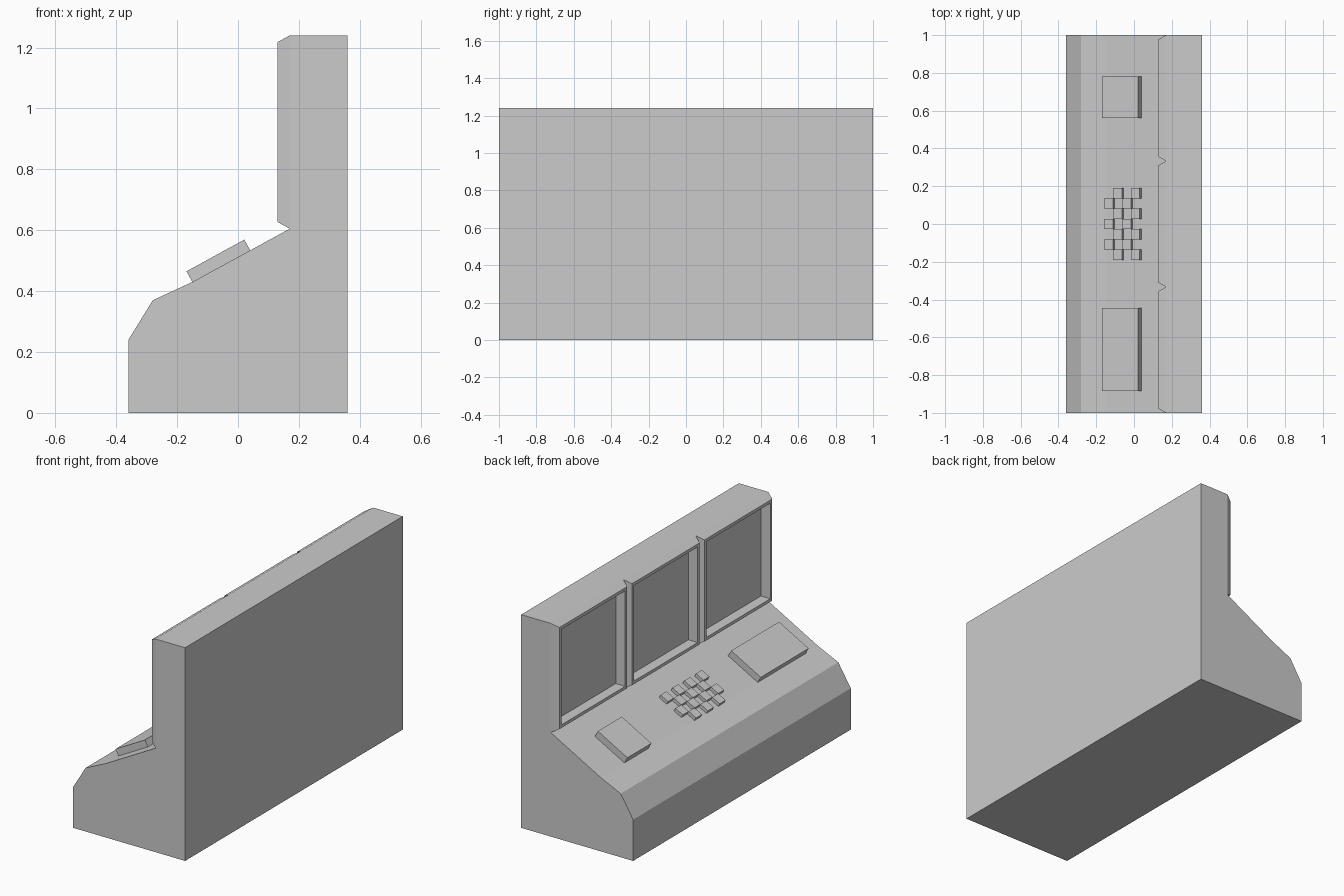
import bpy, bmesh
from mathutils import Vector

if "Cube" in bpy.data.objects:
    bpy.data.objects.remove(bpy.data.objects["Cube"])


def finish(name, bm):
    bmesh.ops.recalc_face_normals(bm, faces=bm.faces)
    me = bpy.data.meshes.new(name)
    bm.to_mesh(me)
    bm.free()
    ob = bpy.data.objects.new(name, me)
    bpy.context.collection.objects.link(ob)
    return ob


def add_loft(bm, rings):
    """Bridge successive point rings and cap both ends."""
    vs = [[bm.verts.new(p) for p in r] for r in rings]
    n = len(vs[0])
    for a, b in zip(vs, vs[1:]):
        for i in range(n):
            j = (i + 1) % n
            bm.faces.new((a[i], a[j], b[j], b[i]))
    bm.faces.new(vs[0])
    bm.faces.new(vs[-1])


def add_prism(bm, profile, y0, y1):
    """Extrude an x-z profile along y."""
    add_loft(bm, [[(x, y, z) for x, z in profile] for y in (y0, y1)])


# Console body: base, sloping desk and upright back
body = bmesh.new()
add_prism(body, [(-0.36, 0), (0.36, 0), (0.36, 1.24), (0.20, 1.24), (0.20, 0.605),
                 (0.17, 0.605), (-0.15, 0.43), (-0.28, 0.37), (-0.36, 0.24)], -1, 1)
finish("console_body", body)


# Three monitors: bevelled bezel with a recessed screen
def ring(x, yc, inset):
    h = 1 / 3 - inset
    z0, z1 = 0.605 + inset, 1.24 - inset
    return [(x, yc - h, z0), (x, yc + h, z0), (x, yc + h, z1), (x, yc - h, z1)]


for i in range(3):
    yc = (i - 1) * 2 / 3
    bm = bmesh.new()
    add_loft(bm, [ring(0.20, yc, 0), ring(0.17, yc, 0), ring(0.13, yc, 0.022),
                  ring(0.13, yc, 0.04), ring(0.19, yc, 0.04)])
    finish(f"monitor_{i + 1}", bm)


# Raised blocks standing square on the sloping desk
START, END = Vector((-0.15, 0.43)), Vector((0.04, 0.534))
ALONG = (END - START).normalized()
UP = Vector((-ALONG.y, ALONG.x))


def add_block(bm, t0, t1, y0, y1, height):
    a, b = START.lerp(END, t0), START.lerp(END, t1)
    low, high = UP * -0.003, UP * height
    add_prism(bm, [a + low, b + low, b + high, a + high], y0, y1)


# Control pads
for name, y0, y1 in (("large_pad", -0.885, -0.445), ("small_pad", 0.56, 0.78)):
    bm = bmesh.new()
    add_block(bm, 0, 1, y0, y1, 0.04)
    finish(name, bm)

# Chequered keys
keys = bmesh.new()
pitch = 0.38 / 7
for r in range(7):
    for c in range(4):
        if (r + c) % 2:
            y = -0.19 + r * pitch
            add_block(keys, c / 4, (c + 1) / 4, y, y + pitch, 0.02)
finish("keys", keys)
